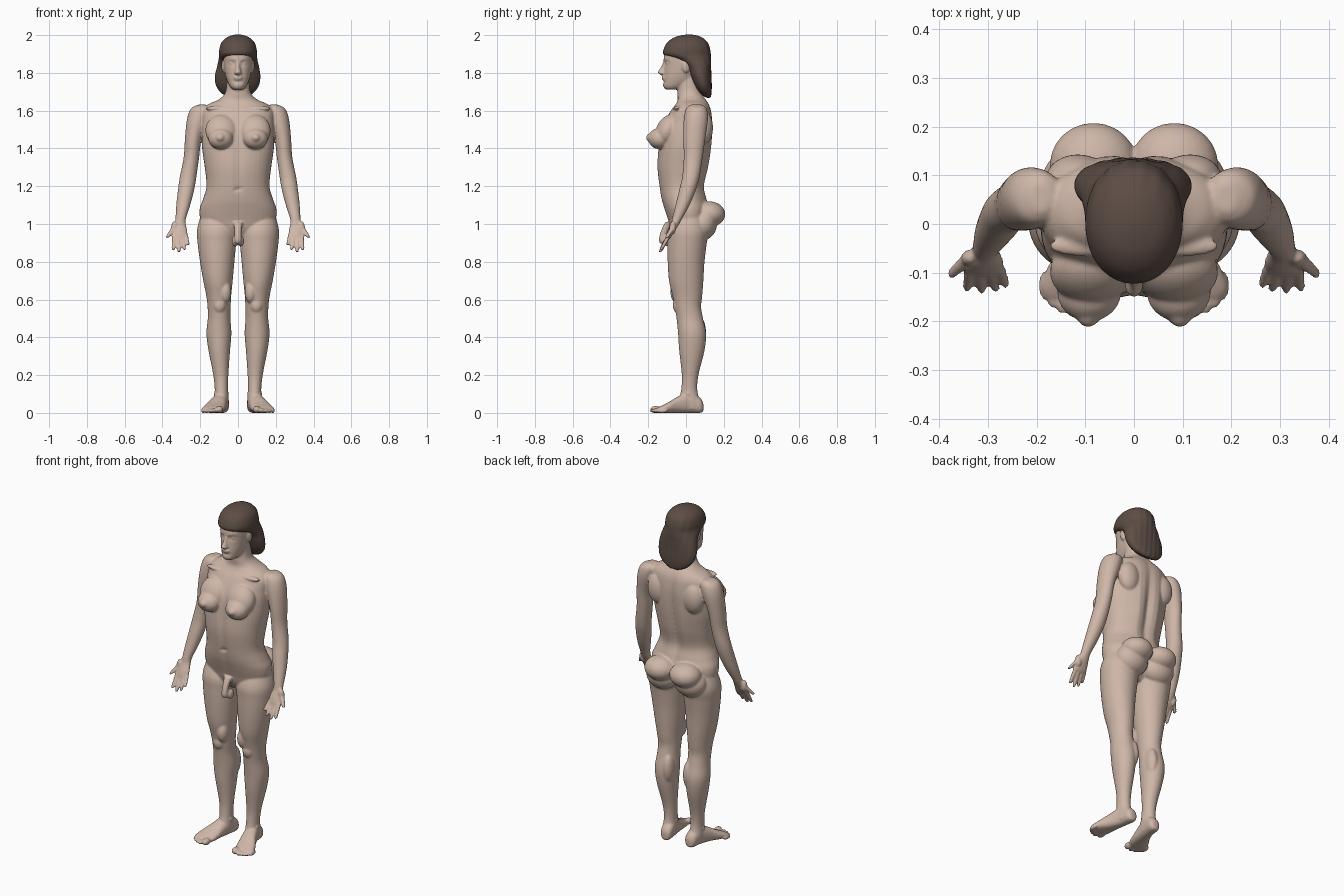
import bpy, bmesh, math
from mathutils import Matrix, Vector


def material(name, rgb):
    m = bpy.data.materials.new(name)
    m.diffuse_color = (*rgb, 1)
    return m


def spline(a, b, c, d, t):
    return 0.5 * (2*b + (c - a)*t + (2*a - 5*b + 4*c - d)*t*t + (3*b - a - 3*c + d)*t**3)


def loft(bm, stations, axis='z', sides=40, sub=5, power=2.2, shape=None):
    """Smooth skin through rings given as (height, centre x, half width, low, high)."""
    n, rows = len(stations), []
    for i in range(n - 1):
        p = [stations[max(0, min(n - 1, j))] for j in (i - 1, i, i + 1, i + 2)]
        for k in range(sub):
            rows.append([spline(*v, k / sub) for v in zip(*p)])
    rows.append(stations[-1])
    rings = []
    for t, cx, rx, lo, hi in rows:
        ring = []
        for j in range(sides):
            a = 2 * math.pi * j / sides
            c, s = (math.copysign(abs(f)**(2 / power), f) for f in (math.cos(a), math.sin(a)))
            x, w = cx + rx * c, (lo + hi) / 2 + (hi - lo) / 2 * s
            co = Vector((x, w, t) if axis == 'z' else (x, t, w))
            if shape:
                co.y += shape(co, s)
            ring.append(bm.verts.new(co))
        rings.append(ring)
    faces = [bm.faces.new(rings[0]), bm.faces.new(rings[-1])]
    for a, b in zip(rings, rings[1:]):
        for j in range(sides):
            k = (j + 1) % sides
            faces.append(bm.faces.new((a[j], a[k], b[k], b[j])))
    bmesh.ops.recalc_face_normals(bm, faces=faces)


def blob(bm, centre, radii, tilt=0):
    m = Matrix.Translation(centre) @ Matrix.Rotation(tilt, 4, 'X') @ Matrix.Diagonal((*radii, 1))
    bmesh.ops.create_uvsphere(bm, u_segments=24, v_segments=16, radius=1, matrix=m)


def bump(d, w):
    return math.exp(-(d / w)**2)


def finish(bm, name, mat, voxel, smooth):
    me = bpy.data.meshes.new(name)
    bm.to_mesh(me)
    bm.free()
    ob = bpy.data.objects.new(name, me)
    bpy.context.collection.objects.link(ob)
    me.materials.append(mat)
    r = ob.modifiers.new("fuse", 'REMESH')
    r.mode, r.voxel_size, r.use_smooth_shade = 'VOXEL', voxel, True
    s = ob.modifiers.new("soften", 'SMOOTH')
    s.factor, s.iterations = 0.5, smooth
    return ob


skin = material("skin", (0.62, 0.47, 0.39))
brown = material("hair_brown", (0.11, 0.075, 0.06))
body = bmesh.new()


# Torso and neck, with spine and belly grooves
def torso_shape(co, s):
    fade = bump(co.z - 1.33, 0.24)
    if s > 0:
        return fade * (0.012 * bump(abs(co.x) - 0.055, 0.04) - 0.014 * bump(co.x, 0.03)) * s
    return fade * 0.008 * bump(co.x, 0.018) * -s + 0.01 * bump(co.x, .01) * bump(co.z - 1.185, .01) * -s


loft(body, [(z, 0, rx, f, b) for z, rx, f, b in (
    (0.925, .08, -.05, .05), (0.97, .16, -.08, .09), (1.02, .198, -.095, .115),
    (1.08, .203, -.115, .122), (1.13, .186, -.13, .108), (1.20, .167, -.142, .092),
    (1.30, .176, -.153, .112), (1.40, .190, -.148, .128), (1.48, .192, -.138, .136),
    (1.54, .190, -.115, .138), (1.60, .188, -.082, .132), (1.635, .155, -.055, .12),
    (1.66, .100, -.045, .105), (1.70, .066, -.046, .08), (1.78, .058, -.04, .07))],
    shape=torso_shape)


# Head with sunken eyes
def face_shape(co, s):
    if s > 0:
        return 0
    return (0.015 * bump(abs(co.x) - .033, .016) * bump(co.z - 1.851, .012)
            + 0.005 * bump(co.x, .03) * bump(co.z - 1.753, .008)
            - 0.004 * bump(abs(co.x) - .03, .025) * bump(co.z - 1.872, .008))


loft(body, [(z, 0, rx, f, b) for z, rx, f, b in (
    (1.712, .026, -.108, -.04), (1.73, .044, -.121, .01), (1.77, .062, -.119, .06),
    (1.82, .073, -.115, .09), (1.88, .077, -.117, .10), (1.93, .074, -.106, .10),
    (1.965, .055, -.07, .08), (1.98, .02, -.02, .04))], sides=64, sub=8, shape=face_shape)
loft(body, [(1.788, 0, .010, -.130, -.09), (1.797, 0, .020, -.147, -.09), (1.806, 0, .017, -.150, -.09),
            (1.83, 0, .011, -.134, -.09), (1.86, 0, .010, -.120, -.09)], sides=20)
blob(body, (0, -.119, 1.776), (.024, .011, .006))
blob(body, (0, -.117, 1.766), (.021, .011, .006))

# Genitals
loft(body, [(.895, 0, .008, -.132, -.116), (.905, 0, .017, -.142, -.108), (.93, 0, .018, -.142, -.106),
            (.97, 0, .019, -.13, -.09), (1.01, 0, .026, -.11, -.06)], sides=20)

for s in (1, -1):
    def limb(rows, **kw):
        loft(body, [(r[0], s * r[1], *r[2:]) for r in rows], **kw)

    def lump(c, r, tilt=0):
        blob(body, (s * c[0], c[1], c[2]), r, tilt)

    # Eye and ear
    lump((.033, -.094, 1.851), (.014, .012, .010))
    lump((.078, -.002, 1.835), (.010, .020, .034), 0.15)

    # Breast, collar bone and shoulder blade
    lump((.088, -.098, 1.495), (.085, .060, .090), -0.45)
    lump((.092, -.140, 1.452), (.066, .060, .056))
    lump((.094, -.182, 1.457), (.026, .030, .024))
    lump((.10, -.045, 1.612), (.075, .022, .013))
    lump((.115, .095, 1.51), (.065, .048, .09))

    # Buttock
    lump((.083, .122, 1.052), (.090, .086, .068))
    lump((.092, .088, 1.00), (.098, .076, .085))

    lump((.015, -.095, .91), (.018, .026, .030))

    # Leg
    limb([(1.05, .120, .075, -.06, .09), (.97, .113, .104, -.095, .12), (.90, .112, .102, -.098, .11),
          (.80, .110, .091, -.097, .098), (.70, .106, .078, -.09, .092), (.62, .102, .066, -.072, .086),
          (.56, .100, .061, -.06, .08), (.50, .100, .060, -.05, .09), (.42, .101, .066, -.042, .106),
          (.33, .099, .057, -.036, .098), (.20, .091, .040, -.022, .066), (.12, .088, .035, -.026, .06),
          (.06, .088, .038, -.04, .075), (.02, .088, .034, -.04, .08)], power=2)
    lump((.098, -.042, .57), (.034, .028, .042))
    lump((.068, .064, .43), (.032, .042, .085))
    lump((.067, -.045, .64), (.032, .038, .06))
    lump((.088, .01, .10), (.042, .018, .018))

    # Foot and toes
    limb([(.092, .080, .016, .008, .05), (.075, .081, .033, .0, .08), (.02, .088, .038, .0, .11),
          (-.04, .104, .045, .0, .088), (-.09, .122, .056, .0, .058), (-.13, .134, .058, .0, .038),
          (-.15, .137, .045, .004, .028)], axis='y', power=2.4)
    for x, y, r in ((.098, -.160, .020), (.127, -.163, .013), (.149, -.155, .013),
                    (.168, -.143, .012), (.184, -.126, .012)):
        lump((x, y, r * .9), (r, .030, r * .95))

    # Arm and palm
    limb([(z, x, rx, y - ry, y + ry) for z, x, rx, y, ry in (
        (1.632, .190, .020, .055, .03), (1.61, .198, .052, .055, .055), (1.55, .215, .056, .052, .064),
        (1.45, .237, .044, .044, .058), (1.35, .247, .041, .038, .050), (1.25, .264, .044, .026, .046),
        (1.18, .275, .043, .008, .044), (1.10, .290, .037, -.018, .037), (1.03, .303, .028, -.046, .027),
        (1.0, .305, .029, -.058, .022), (.965, .306, .038, -.077, .019), (.932, .307, .040, -.093, .015),
        (.922, .307, .034, -.097, .008))], power=2)
    lump((.335, -.07, .98), (.020, .018, .035))

    # Fingers and thumb: root, tip, thickness
    for x0, z0, x1, y1, z1, r in ((.274, .94, .262, -.128, .886, .0095), (.295, .94, .283, -.136, .862, .0105),
                                  (.317, .94, .312, -.138, .85, .011), (.338, .94, .343, -.134, .86, .0105),
                                  (.338, .985, .377, -.105, .925, .012)):
        y0 = -.09 if r < .0115 else -.068
        limb([(z0 + (z1 - z0) * t, x0 + (x1 - x0) * t, r * k,
               y0 + (y1 - y0) * t - r * k, y0 + (y1 - y0) * t + r * k)
              for t, k in ((0, 1.1), (.35, 1.1), (.7, 1.0), (.93, .85), (1, .4))], sides=16, power=2)

finish(body, "body", skin, 0.0055, 6)


# Long hair swept behind the ears, with soft strands
hair = bmesh.new()


def strands(co, s):
    return 0.002 * math.sin(co.x * 190 + co.z * 12) * max(0, s)


loft(hair, [(z, x, rx, f, b) for z, x, rx, f, b in (
    (1.668, -.005, .035, .108, .130), (1.69, -.004, .082, .075, .134), (1.73, -.003, .113, .045, .136),
    (1.78, -.002, .121, .022, .134), (1.83, 0, .112, .0, .133), (1.865, 0, .104, -.045, .133),
    (1.885, 0, .101, -.095, .132), (1.90, 0, .100, -.121, .131), (1.925, 0, .099, -.119, .128),
    (1.96, 0, .088, -.100, .116), (1.985, 0, .064, -.068, .09), (1.998, 0, .035, -.03, .06),
    (2.003, 0, .012, .0, .03))], sides=64, power=2.1, shape=strands)
finish(hair, "hair", brown, 0.006, 4)
